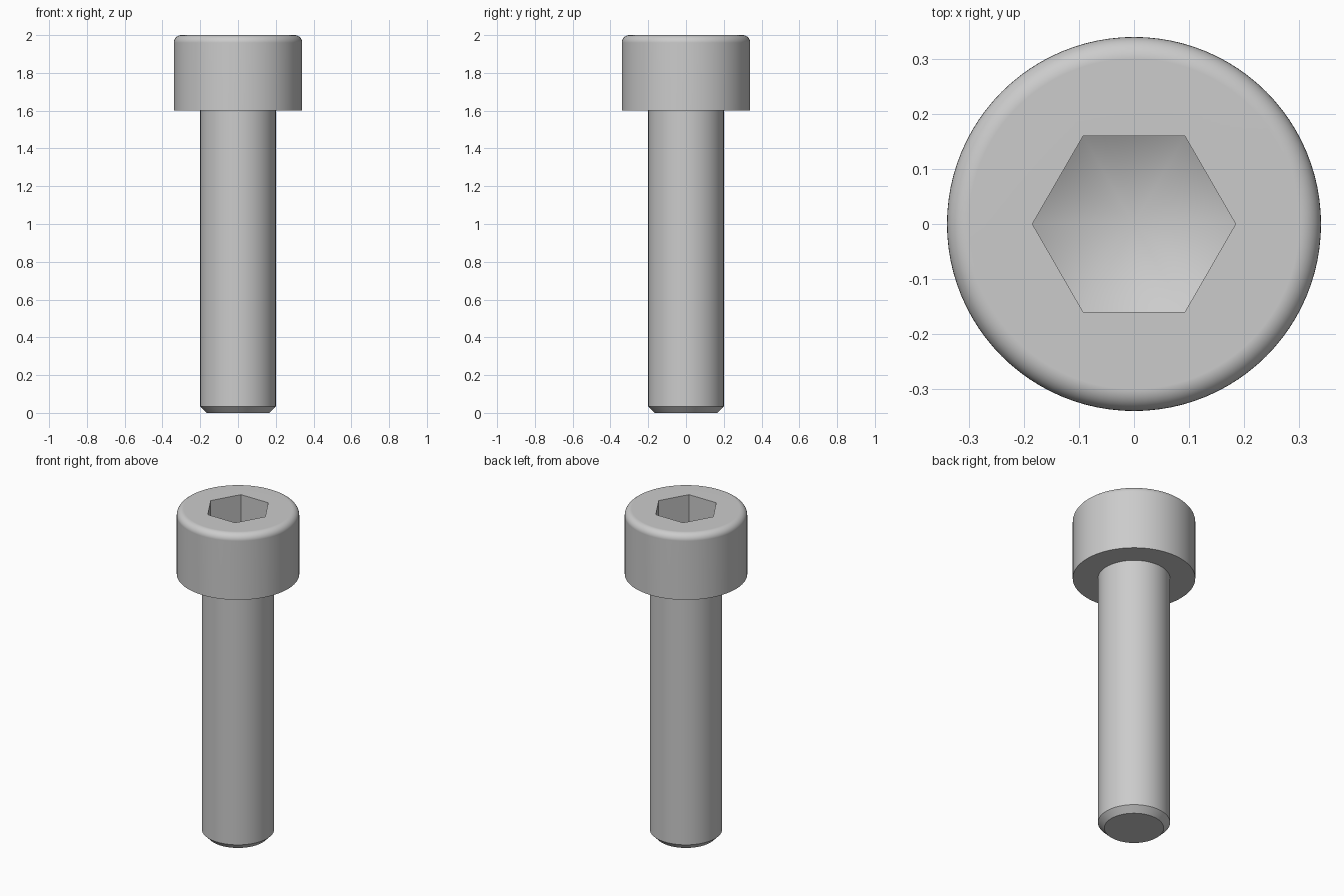
import bpy
import bmesh
import math

cube = bpy.data.objects.get("Cube")
if cube:
    bpy.data.objects.remove(cube, do_unlink=True)

SEGMENTS = 96            # multiple of six, so the socket corners land on vertices
SHANK_R, HEAD_R = 0.2, 0.34
HEAD_Z, TOP_Z = 1.6, 2.0
CHAMFER, FILLET = 0.035, 0.04
SOCKET_APOTHEM, SOCKET_DEPTH = 0.16, 0.2
DRILL_SLOPE = math.tan(math.radians(30))

steel = bpy.data.materials.new("grey_steel")
steel.use_nodes = True
colour = (0.6, 0.6, 0.6, 1)
steel.diffuse_color = colour
steel.node_tree.nodes["Principled BSDF"].inputs["Base Color"].default_value = colour


def circle(radius, z):
    return lambda angle: (radius, z)


def hex_radius(angle):
    sector = math.pi / 3
    return SOCKET_APOTHEM / math.cos(angle % sector - sector / 2)


def loft(name, rings):
    """Skin a list of rings; a ring of zero radius closes to a single point."""
    bm = bmesh.new()
    loops = []
    for ring in rings:
        if ring(0)[0] == 0:
            loops.append([bm.verts.new((0, 0, ring(0)[1]))] * SEGMENTS)
            continue
        loop = []
        for i in range(SEGMENTS):
            angle = math.tau * i / SEGMENTS
            r, z = ring(angle)
            loop.append(bm.verts.new((r * math.cos(angle), r * math.sin(angle), z)))
        loops.append(loop)
    for low, high in zip(loops, loops[1:]):
        for i in range(SEGMENTS):
            j = (i + 1) % SEGMENTS
            corners = list(dict.fromkeys((low[i], low[j], high[j], high[i])))
            face = bm.faces.new(corners)
            face.smooth = len(corners) == 4
    mesh = bpy.data.meshes.new(name)
    bm.to_mesh(mesh)
    bm.free()
    mesh.set_sharp_from_angle(angle=math.radians(30))
    mesh.materials.append(steel)
    obj = bpy.data.objects.new(name, mesh)
    bpy.context.collection.objects.link(obj)
    weighted = obj.modifiers.new("even_shading", "WEIGHTED_NORMAL")
    weighted.keep_sharp = True
    return obj


# Shank with a chamfered tip
loft("shank", [
    circle(0, 0),
    circle(SHANK_R - CHAMFER, 0),
    circle(SHANK_R, CHAMFER),
    circle(SHANK_R, HEAD_Z),
])

# Head: underside, side wall and rounded top rim
head = [circle(SHANK_R, HEAD_Z), circle(HEAD_R, HEAD_Z)]
steps = 8
for k in range(steps + 1):
    a = math.pi / 2 * k / steps
    head.append(circle(HEAD_R - FILLET + FILLET * math.cos(a),
                       TOP_Z - FILLET + FILLET * math.sin(a)))

# Hexagonal socket ending in a conical drill point
corner_r = hex_radius(0)
floor_z = TOP_Z - SOCKET_DEPTH
head += [
    lambda a: (hex_radius(a), TOP_Z),
    lambda a: (hex_radius(a), floor_z - (corner_r - hex_radius(a)) * DRILL_SLOPE),
    circle(0, floor_z - corner_r * DRILL_SLOPE),
]
loft("socket_head", head)
